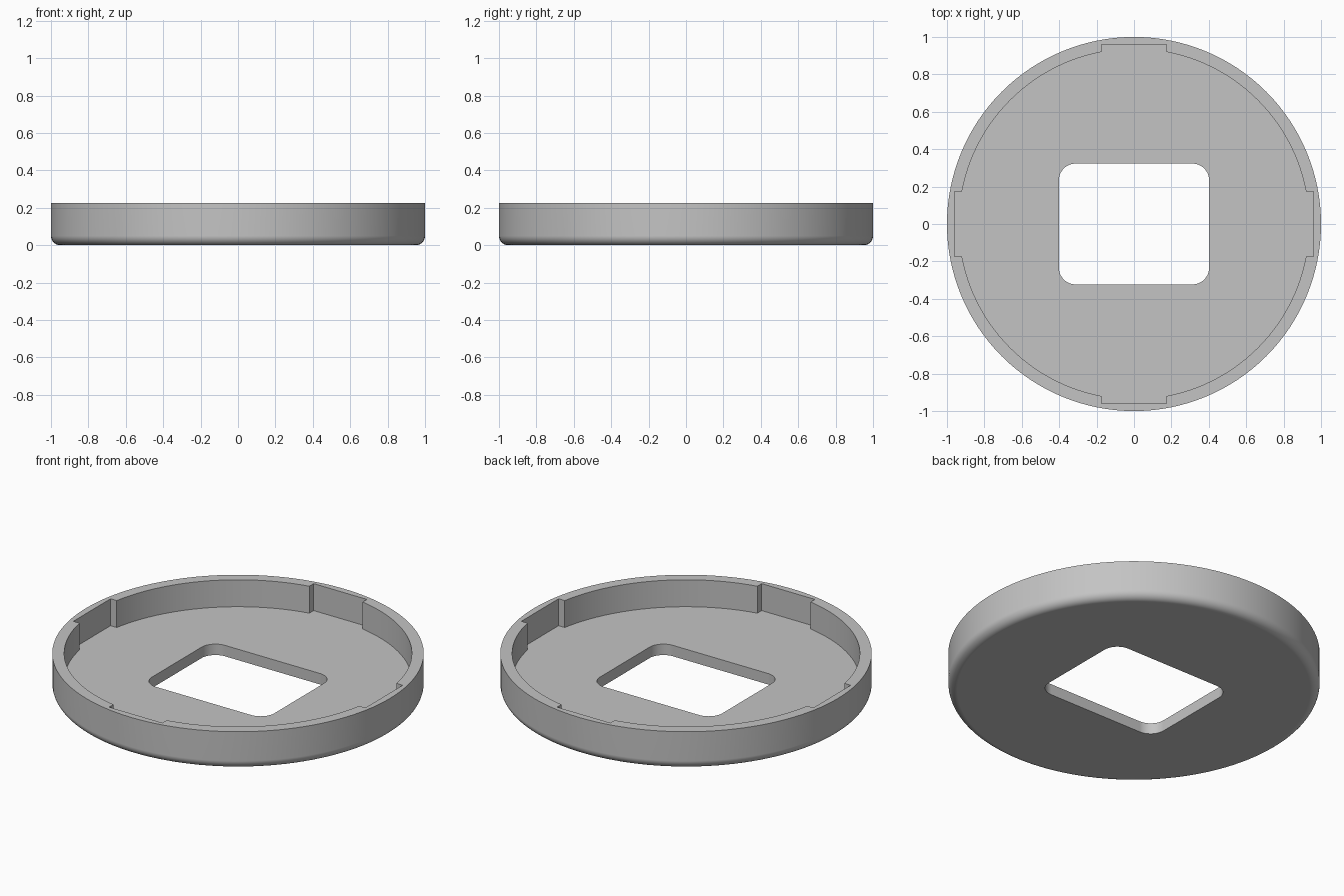
import bpy
import bmesh
from math import sin, cos, pi, asin, radians

if "Cube" in bpy.data.objects:
    bpy.data.objects.remove(bpy.data.objects["Cube"], do_unlink=True)

HEIGHT, FLOOR, FILLET = 0.225, 0.065, 0.05
INNER, NOTCH_OUT, NOTCH_HALF = 0.936, 0.96, 0.175
HOLE_X, HOLE_Y, HOLE_R = 0.402, 0.323, 0.09

grey = bpy.data.materials.new("plain grey")
grey.use_nodes = True
colour = (0.55, 0.55, 0.55, 1)
grey.diffuse_color = colour
grey.node_tree.nodes["Principled BSDF"].inputs["Base Color"].default_value = colour


def arc(cx, cy, r, start, end, steps):
    angles = [start + (end - start) * i / steps for i in range(steps + 1)]
    return [(cx + r * cos(a), cy + r * sin(a)) for a in angles]


def finish(name, bm):
    bmesh.ops.recalc_face_normals(bm, faces=bm.faces)
    mesh = bpy.data.meshes.new(name)
    bm.to_mesh(mesh)
    bm.free()
    mesh.materials.append(grey)
    obj = bpy.data.objects.new(name, mesh)
    bpy.context.collection.objects.link(obj)
    return obj


def prism(name, outline, z0, z1):
    bm = bmesh.new()
    base = bm.faces.new([bm.verts.new((x, y, z0)) for x, y in outline])
    top = bmesh.ops.extrude_face_region(bm, geom=[base])["geom"]
    for v in top:
        if isinstance(v, bmesh.types.BMVert):
            v.co.z = z1
    return finish(name, bm)


# Round body: stacked rings following a rounded bottom edge
profile = arc(1 - FILLET, FILLET, FILLET, -pi / 2, 0, 8) + [(1, HEIGHT)]
SIDES = 128
bm = bmesh.new()
rings = [[bm.verts.new((x, y, z)) for x, y in arc(0, 0, r, 0, 2 * pi, SIDES)[:-1]]
         for r, z in profile]
for low, high in zip(rings, rings[1:]):
    for i in range(SIDES):
        j = (i + 1) % SIDES
        bm.faces.new((low[i], low[j], high[j], high[i]))
bm.faces.new(rings[0])
bm.faces.new(rings[-1])
body = finish("round_tray", bm)

# Cavity outline: four arcs joined by square notches
edge = asin(NOTCH_HALF / INNER)
quarter = [(NOTCH_OUT, -NOTCH_HALF), (NOTCH_OUT, NOTCH_HALF)]
quarter += arc(0, 0, INNER, edge, pi / 2 - edge, 26)
outline = []
for k in range(4):
    c, s = cos(k * pi / 2), sin(k * pi / 2)
    outline += [(x * c - y * s, x * s + y * c) for x, y in quarter]
cavity = prism("cavity_cutter", outline, FLOOR, 1)

# Rounded rectangular opening through the floor
opening = []
for k, (sx, sy) in enumerate([(1, 1), (-1, 1), (-1, -1), (1, -1)]):
    opening += arc(sx * (HOLE_X - HOLE_R), sy * (HOLE_Y - HOLE_R), HOLE_R,
                   k * pi / 2, (k + 1) * pi / 2, 10)
hole = prism("opening_cutter", opening, -1, 1)

bpy.ops.object.select_all(action="DESELECT")
bpy.context.view_layer.objects.active = body
body.select_set(True)
for cutter in (cavity, hole):
    cutter.hide_render = True
    mod = body.modifiers.new("cut", "BOOLEAN")
    mod.operation = "DIFFERENCE"
    mod.solver = "EXACT"
    mod.object = cutter
    bpy.ops.object.modifier_apply(modifier=mod.name)
    bpy.data.objects.remove(cutter, do_unlink=True)

# Smooth walls, crisp rims, flat floor
bpy.ops.object.shade_smooth_by_angle(angle=radians(30))
weighted = body.modifiers.new("flat floor shading", "WEIGHTED_NORMAL")
weighted.keep_sharp = True
